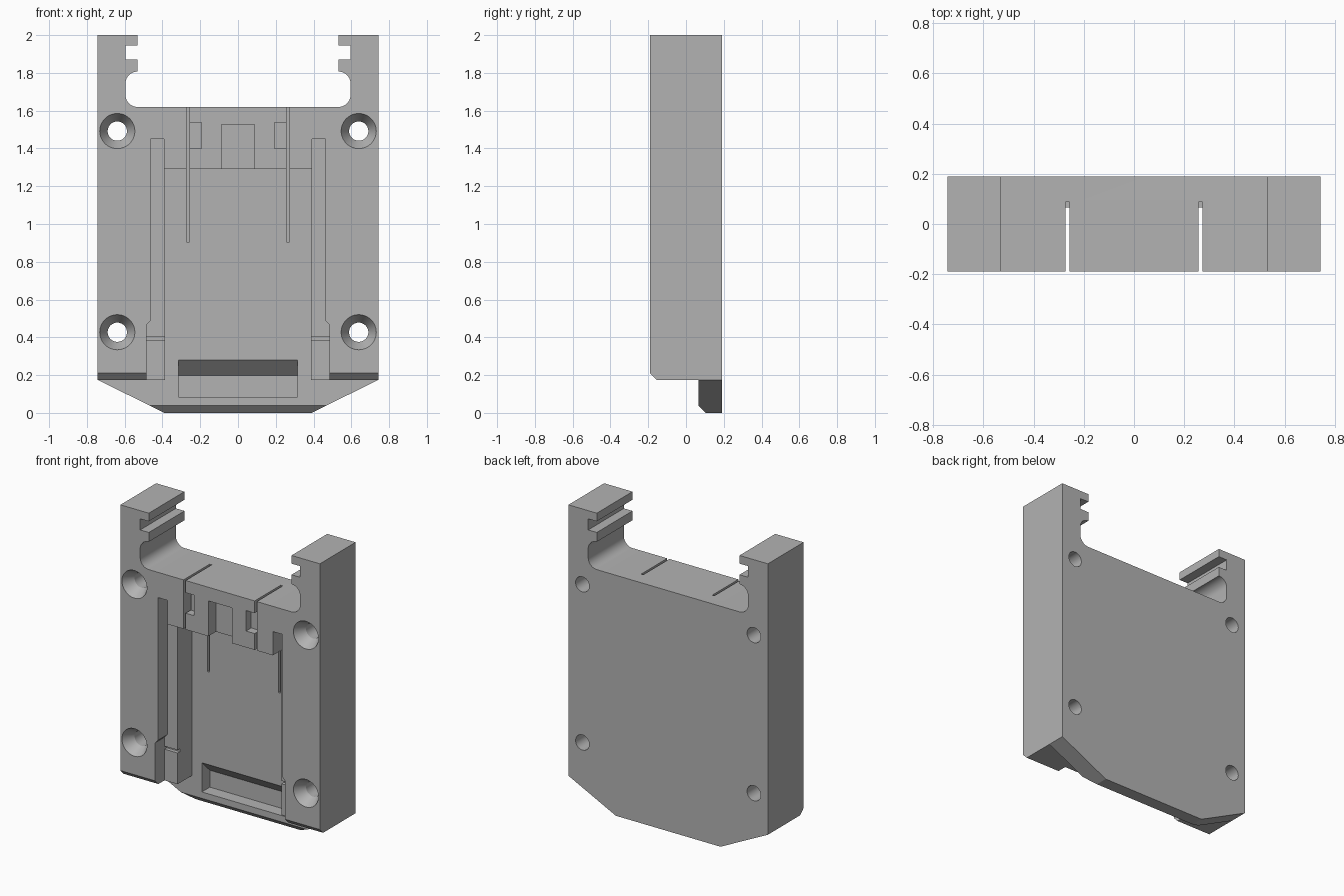
import bpy, bmesh, math

cube = bpy.data.objects.get("Cube")
if cube:
    bpy.data.objects.remove(cube, do_unlink=True)

grey = bpy.data.materials.new("plain grey")
grey.use_nodes = True
grey.diffuse_color = (0.45, 0.45, 0.45, 1)
grey.node_tree.nodes["Principled BSDF"].inputs["Base Color"].default_value = (0.45, 0.45, 0.45, 1)

FRONT, BACK = -0.19, 0.19
OUT = -0.3       # start of cutters, ahead of the front face
FLOOR = 0.065    # floor of the main channel
LEDGE = -0.09    # floor of the side rails


def prism(name, points, start, end, axis="y"):
    """Extrude a closed (x, z) outline along y, or a (y, z) outline along x."""
    bm = bmesh.new()
    rings = []
    for d in (start, end):
        rings.append([bm.verts.new((a, d, b) if axis == "y" else (d, a, b)) for a, b in points])
        bm.faces.new(rings[-1])
    n = len(points)
    for i in range(n):
        j = (i + 1) % n
        bm.faces.new((rings[0][i], rings[0][j], rings[1][j], rings[1][i]))
    bmesh.ops.recalc_face_normals(bm, faces=bm.faces)
    mesh = bpy.data.meshes.new(name)
    bm.to_mesh(mesh)
    bm.free()
    obj = bpy.data.objects.new(name, mesh)
    bpy.context.collection.objects.link(obj)
    mesh.materials.append(grey)
    return obj


def rect(x0, x1, z0, z1):
    return [(x0, z0), (x1, z0), (x1, z1), (x0, z1)]


def mirrored(points, side):
    return [(side * x, z) for x, z in points]


def arc(cx, cz, r, a0, a1, steps=10):
    return [(cx + r * math.cos(math.radians(a0 + (a1 - a0) * i / steps)),
             cz + r * math.sin(math.radians(a0 + (a1 - a0) * i / steps)))
            for i in range(steps + 1)]


def revolve(name, x, z, profile, sides=48):
    """Solid of (radius, y) rings around a y-axis line."""
    bm = bmesh.new()
    rings = [[bm.verts.new((x + r * math.cos(math.tau * i / sides), y,
                            z + r * math.sin(math.tau * i / sides)))
              for i in range(sides)] for r, y in profile]
    for a, b in zip(rings, rings[1:]):
        for i in range(sides):
            j = (i + 1) % sides
            bm.faces.new((a[i], a[j], b[j], b[i]))
    bm.faces.new(rings[0])
    bm.faces.new(rings[-1])
    bmesh.ops.recalc_face_normals(bm, faces=bm.faces)
    mesh = bpy.data.meshes.new(name)
    bm.to_mesh(mesh)
    bm.free()
    obj = bpy.data.objects.new(name, mesh)
    bpy.context.collection.objects.link(obj)
    mesh.materials.append(grey)
    return obj


# Outline of the right half: tapered foot, side, notched arm, rounded bay
half = [(0.39, 0), (0.743, 0.175), (0.743, 2), (0.532, 2), (0.532, 1.945),
        (0.596, 1.945), (0.596, 1.87), (0.532, 1.87), (0.532, 1.807)]
half += arc(0.532, 1.743, 0.064, 90, 0)
half += arc(0.532, 1.684, 0.064, 0, -90)
body = prism("mounting_plate", half + mirrored(half, -1)[::-1], FRONT, BACK)

cutters = []


def cut(name, points, depth):
    cutters.append(prism(name, points, OUT, depth))


# Main channel
cut("channel_cutter", rect(-0.387, 0.387, 0.1, 1.29), FLOOR)

# Central pocket in the upper block
cut("centre_pocket_cutter", rect(-0.088, 0.088, 1.25, 1.528), FRONT + 0.08)

rail = [(0.37, 0.1), (0.485, 0.1), (0.485, 0.465), (0.462, 0.49),
        (0.462, 1.45), (0.393, 1.45), (0.393, 1.29), (0.37, 1.29)]
for side in (-1, 1):
    # Stepped side rail with a small cross groove
    cut("rail_cutter", mirrored(rail, side), LEDGE)
    cut("groove_cutter", mirrored(rect(0.37, 0.485, 0.385, 0.405), side), LEDGE + 0.025)
    # Latch pocket and thin spring slit
    cut("latch_pocket_cutter", mirrored(rect(0.193, 0.262, 1.4, 1.538), side), FRONT + 0.055)
    cut("slit_cutter", mirrored(rect(0.257, 0.273, 0.905, 1.7), side), 0.088)
    # Countersunk screw holes
    for z in (0.427, 1.492):
        cutters.append(revolve("screw_hole_cutter", side * 0.639, z,
                               [(0.093, OUT), (0.093, FRONT + 0.004),
                                (0.051, FRONT + 0.075), (0.051, 0.3)]))

# Undercut leaving the thin foot, with both front bevels
undercut = [(OUT, -0.1), (0.105, -0.1), (0.105, 0), (FLOOR, 0.04), (FLOOR, 0.175),
            (-0.155, 0.175), (FRONT, 0.21), (OUT, 0.32)]
cutters.append(prism("foot_cutter", undercut, -1, 1, "x"))

# Pry slot in the channel floor with a sloped upper side
slot = [(-0.05, 0.083), (0.15, 0.083), (0.15, 0.197), (FLOOR, 0.28), (-0.05, 0.28)]
cutters.append(prism("pry_slot_cutter", slot, -0.315, 0.315, "x"))

# Cut every recess out of the plate
bpy.context.view_layer.objects.active = body
for cutter in cutters:
    cutter.hide_render = True
    mod = body.modifiers.new(cutter.name, "BOOLEAN")
    mod.operation = "DIFFERENCE"
    mod.solver = "EXACT"
    mod.object = cutter
    bpy.ops.object.modifier_apply(modifier=mod.name)
    bpy.data.objects.remove(cutter, do_unlink=True)

bpy.ops.object.select_all(action="DESELECT")
body.select_set(True)
bpy.ops.object.shade_smooth_by_angle(angle=math.radians(25))
